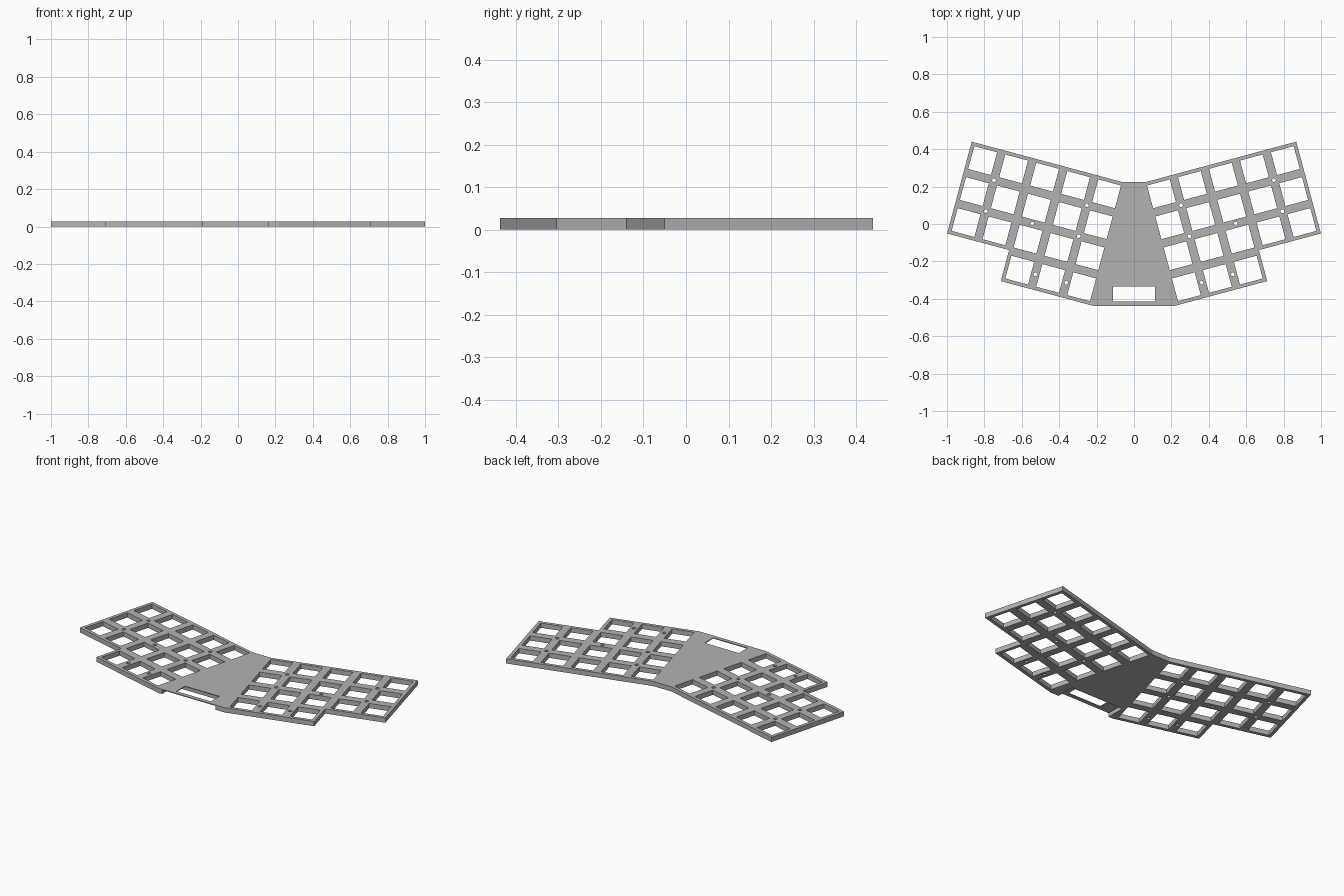
import bpy, bmesh
from math import radians
from mathutils import Matrix, Vector

cube = bpy.data.objects.get("Cube")
if cube:
    bpy.data.objects.remove(cube)

THICK = 0.028            # plate thickness
PITCH = 0.1715           # key spacing
HOLE = 0.126             # switch opening
EDGE = HOLE / 2 + 0.0195 # key centre to plate edge
U0, V0 = 0.1835, 0.118   # innermost key of the back row, in wing axes
FRONT_Y = -0.4375
TILT = Matrix.Rotation(radians(15), 4, 'Z')
MIRROR = Matrix.Scale(-1, 4, Vector((1, 0, 0)))


def wing(col, row, du=0, dv=0):
    """Point on the left wing at a key grid position plus an offset."""
    return TILT @ Vector((U0 + col * PITCH + du, V0 - row * PITCH + dv, 0))


def make_object(name, bm):
    bmesh.ops.recalc_face_normals(bm, faces=bm.faces)
    mesh = bpy.data.meshes.new(name)
    bm.to_mesh(mesh)
    bm.free()
    obj = bpy.data.objects.new(name, mesh)
    bpy.context.collection.objects.link(obj)
    return obj


def add_box(bm, x0, x1, y0, y1, z0, z1):
    mat = Matrix.Translation(((x0 + x1) / 2, (y0 + y1) / 2, (z0 + z1) / 2))
    size = Matrix.Diagonal((x1 - x0, y1 - y0, z1 - z0, 1))
    bmesh.ops.create_cube(bm, size=1, matrix=mat @ size)


# Plate outline: left half, then its mirror image
back = wing(4, 0, EDGE, EDGE)
seam = wing(0, 0, -U0, EDGE)
bottom = wing(2, 3, EDGE, -EDGE)
slope = (back - seam).y / (back - seam).x
half = [
    Vector((bottom.x - (bottom.y - FRONT_Y) / slope, FRONT_Y, 0)),
    bottom,
    wing(2, 2, EDGE, -EDGE),
    wing(4, 2, EDGE, -EDGE),
    back,
    Vector((0.06, back.y - (back.x - 0.06) * slope, 0)),
]
outline = half + [MIRROR @ p for p in reversed(half)]

bm = bmesh.new()
face = bm.faces.new([bm.verts.new(p) for p in outline])
ext = bmesh.ops.extrude_face_region(bm, geom=[face])
bmesh.ops.translate(bm, vec=(0, 0, THICK),
                    verts=[g for g in ext["geom"] if isinstance(g, bmesh.types.BMVert)])
plate = make_object("keyboard_plate", bm)

# Switch openings, screw holes and the front window
bm = bmesh.new()
keys = [(c, r) for r in range(4) for c in range(5 if r < 3 else 3)]
screws = [(3.5, 0.5), (3.5, 1.5), (2, 1.5), (0.5, 0.5), (0.5, 1.5), (1.5, 3), (0.5, 3)]
for side in (Matrix.Identity(4), MIRROR):
    for c, r in keys:
        mat = side @ Matrix.Translation(wing(c, r)) @ TILT
        bmesh.ops.create_cube(bm, size=1, matrix=mat @ Matrix.Diagonal((HOLE, HOLE, 0.2, 1)))
    for c, r in screws:
        bmesh.ops.create_cone(bm, cap_ends=True, segments=24, radius1=0.01, radius2=0.01,
                              depth=0.2, matrix=side @ Matrix.Translation(wing(c, r)))
add_box(bm, -0.112, 0.112, -0.414, -0.334, -0.1, 0.1)
openings = make_object("openings_cutter", bm)

# Shallow pocket under the front edge, leaving a thin lip
bm = bmesh.new()
add_box(bm, -0.19, 0.16, -0.5, -0.325, -0.1, THICK - 0.005)
pocket = make_object("pocket_cutter", bm)

for cutter in (pocket, openings):
    cutter.hide_render = True
    mod = plate.modifiers.new(cutter.name, 'BOOLEAN')
    mod.operation = 'DIFFERENCE'
    mod.solver = 'EXACT'
    mod.object = cutter

# Apply the cuts and drop the cutters
bpy.context.view_layer.update()
cut = bpy.data.meshes.new_from_object(plate.evaluated_get(bpy.context.evaluated_depsgraph_get()))
plate.modifiers.clear()
plate.data = cut
for cutter in (pocket, openings):
    bpy.data.objects.remove(cutter)

# Single grey material
grey = bpy.data.materials.new("plain_grey")
grey.use_nodes = True
colour = (0.45, 0.45, 0.45, 1)
grey.diffuse_color = colour
grey.node_tree.nodes["Principled BSDF"].inputs["Base Color"].default_value = colour
plate.data.materials.clear()
plate.data.materials.append(grey)
